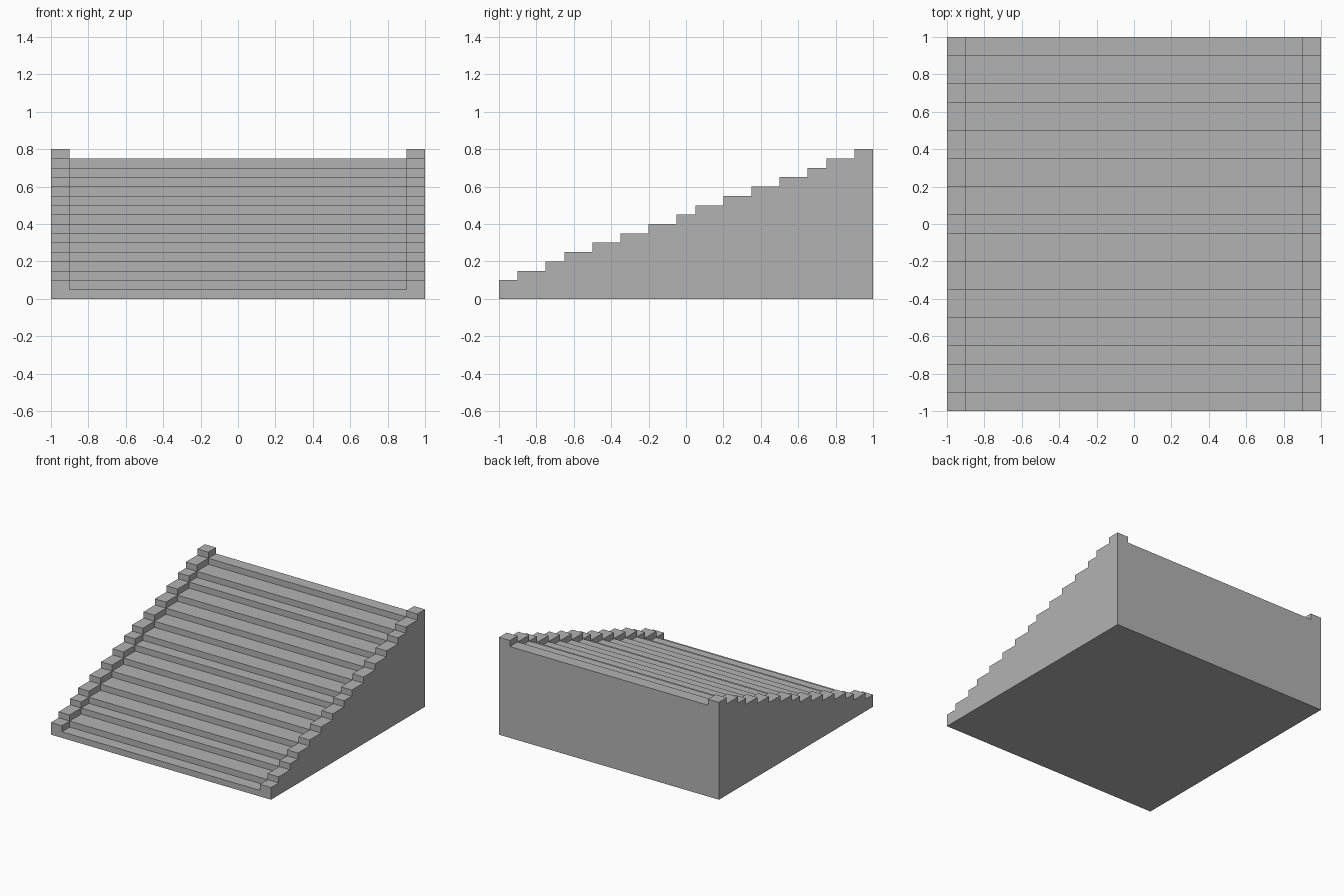
import bpy
import bmesh

cube = bpy.data.objects.get("Cube")
if cube:
    bpy.data.objects.remove(cube, do_unlink=True)

HALF, INNER, RISE = 1.0, 0.9, 0.05
DEPTHS = [0.1, 0.15, 0.1, 0.15, 0.15, 0.15, 0.15, 0.1,
          0.15, 0.15, 0.15, 0.15, 0.1, 0.15, 0.1]

# Front edge of every step, running to the back
edges = [-HALF]
for d in DEPTHS:
    edges.append(edges[-1] + d)
steps = list(zip(edges, edges[1:]))


def stair_profile(first_top):
    """Closed (y, z) outline of a staircase rising from first_top."""
    outline = [(-HALF, 0)]
    for i, (y0, y1) in enumerate(steps):
        z = first_top + i * RISE
        outline += [(y0, z), (y1, z)]
    return outline + [(HALF, 0)]


low = stair_profile(RISE)
high = stair_profile(2 * RISE)
# Match the rim outline to the sunken steps at the front and back corners
high.insert(1, low[1])
high.insert(-1, low[-2])

bm = bmesh.new()


def face(points):
    bm.faces.new([bm.verts.new(p) for p in points])


def sweep(outline, x0, x1):
    """Skin an outline across the width, leaving the ends open."""
    for a, b in zip(outline, outline[1:] + outline[:1]):
        face([(x0, *a), (x1, *a), (x1, *b), (x0, *b)])


# Sunken treads between the rims
sweep(low, -INNER, INNER)

# Raised stepped rims, outer walls and inner cheeks on both sides
for side in (-1, 1):
    sweep(high, side * INNER, side * HALF)
    face([(side * HALF, y, z) for y, z in high])
    for i, (y0, y1) in enumerate(steps):
        z0, z1 = (i + 1) * RISE, (i + 2) * RISE
        face([(side * INNER, y, z) for y, z in
              ((y0, z0), (y1, z0), (y1, z1), (y0, z1))])

# Weld into one closed solid
bmesh.ops.remove_doubles(bm, verts=bm.verts, dist=0.0001)
bmesh.ops.recalc_face_normals(bm, faces=bm.faces)
mesh = bpy.data.meshes.new("stepped_ramp")
bm.to_mesh(mesh)
bm.free()

# Plain grey finish
grey = bpy.data.materials.new("grey")
grey.use_nodes = True
colour = (0.45, 0.45, 0.45, 1)
grey.diffuse_color = colour
grey.node_tree.nodes["Principled BSDF"].inputs["Base Color"].default_value = colour
mesh.materials.append(grey)

ramp = bpy.data.objects.new("stepped_ramp", mesh)
bpy.context.collection.objects.link(ramp)
